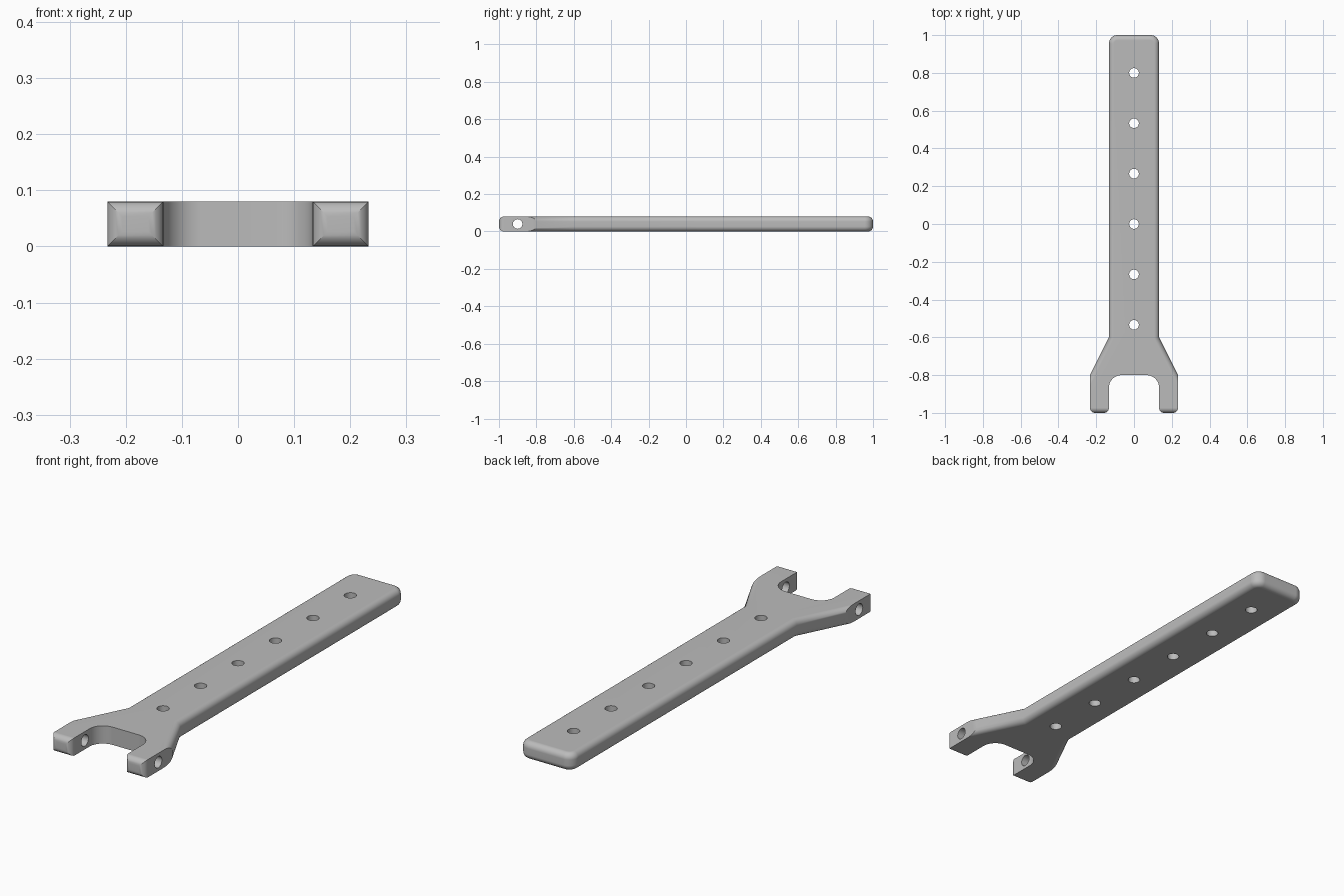
import bpy, bmesh, math

cube = bpy.data.objects.get("Cube")
if cube:
    bpy.data.objects.remove(cube, do_unlink=True)

THICK = 0.08
HALF = 0.133       # half width of the bar and of the fork slot
ARM = 0.233        # outer face of the fork arms
FILLET = 0.0267
HOLE = 0.0255

grey = bpy.data.materials.new("plain grey")
grey.use_nodes = True
colour = (0.5, 0.5, 0.5, 1)
grey.diffuse_color = colour
grey.node_tree.nodes["Principled BSDF"].inputs["Base Color"].default_value = colour


def arc(cx, cy, r, start, end, steps=10):
    angles = [math.radians(start + (end - start) * i / steps) for i in range(steps + 1)]
    return [(cx + r * math.cos(a), cy + r * math.sin(a)) for a in angles]


def activate(obj):
    bpy.ops.object.select_all(action='DESELECT')
    obj.select_set(True)
    bpy.context.view_layer.objects.active = obj


# Outline: slot corner, arm, taper, straight bar, rounded end; then mirrored
slot, corner = 0.067, 0.045
half = arc(HALF - slot, -0.8 - slot, slot, 90, 0)
half += [(HALF, -1), (ARM, -1), (ARM, -0.8), (HALF, -0.6)]
half += arc(HALF - corner, 1 - corner, corner, 0, 90, 8)
outline = half + [(-x, y) for x, y in reversed(half)]

# Extrude the outline into a slab
bm = bmesh.new()
base = bm.faces.new([bm.verts.new((x, y, 0)) for x, y in outline])
ext = bmesh.ops.extrude_face_region(bm, geom=[base])
bmesh.ops.translate(bm, vec=(0, 0, THICK),
                    verts=[v for v in ext["geom"] if isinstance(v, bmesh.types.BMVert)])
bmesh.ops.recalc_face_normals(bm, faces=bm.faces)


def is_rounded(edge):
    a, b = (v.co for v in edge.verts)
    tip = max(a.y, b.y) < -0.999
    rim = abs(a.z - b.z) < 0.001 and (a.y + b.y) / 2 > -0.79
    return tip or rim


# Round the bar rim and the arm tips
bmesh.ops.bevel(bm, geom=[e for e in bm.edges if is_rounded(e)], offset=FILLET,
                offset_type='OFFSET', segments=6, profile=0.5, affect='EDGES',
                clamp_overlap=False)
mesh = bpy.data.meshes.new("forked_bar")
bm.to_mesh(mesh)
bm.free()
mesh.materials.append(grey)
bar = bpy.data.objects.new("forked_bar", mesh)
bpy.context.collection.objects.link(bar)


# Drill the row of bar holes and the cross hole through both arms
def drill(location, depth, rotation=(0, 0, 0)):
    bpy.ops.mesh.primitive_cylinder_add(vertices=32, radius=HOLE, depth=depth,
                                        location=location, rotation=rotation)
    cutter = bpy.context.object
    cutter.name = "hole_cutter"
    cutter.hide_render = True
    cutter.data.materials.append(grey)
    mod = bar.modifiers.new("hole", 'BOOLEAN')
    mod.operation = 'DIFFERENCE'
    mod.solver = 'EXACT'
    mod.object = cutter
    activate(bar)
    bpy.ops.object.modifier_apply(modifier=mod.name)
    bpy.data.objects.remove(cutter, do_unlink=True)


for i in range(6):
    drill((0, 0.8 - i * 0.2667, THICK / 2), 0.3)
drill((0, -0.9, THICK / 2), 0.7, (0, math.pi / 2, 0))

# Smooth fillets and holes, keep flat faces flat
activate(bar)
bpy.ops.object.shade_smooth_by_angle(angle=math.radians(30))
weighted = bar.modifiers.new("even_shading", 'WEIGHTED_NORMAL')
weighted.keep_sharp = True
